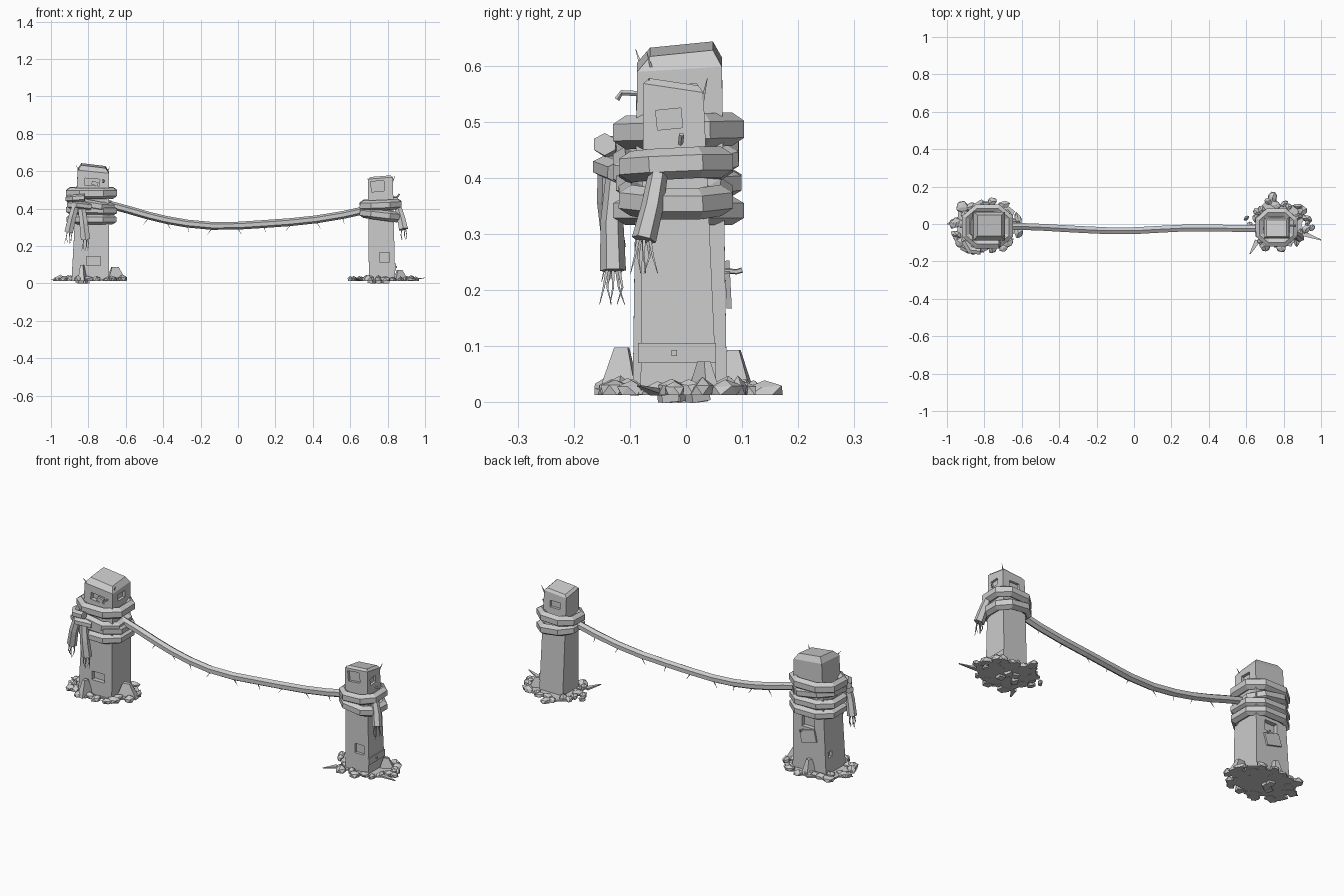
import bpy, bmesh, math, random
from mathutils import Vector, Matrix

random.seed(4)
if "Cube" in bpy.data.objects:
    bpy.data.objects.remove(bpy.data.objects["Cube"])

stone = bpy.data.materials.new("plain grey")
stone.use_nodes = True
GREY = (0.6, 0.6, 0.6, 1)
stone.diffuse_color = GREY
stone.node_tree.nodes["Principled BSDF"].inputs["Base Color"].default_value = GREY


def finish(name, bm):
    bmesh.ops.recalc_face_normals(bm, faces=bm.faces)
    me = bpy.data.meshes.new(name)
    bm.to_mesh(me)
    bm.free()
    me.materials.append(stone)
    ob = bpy.data.objects.new(name, me)
    bpy.context.collection.objects.link(ob)
    return ob


def skin(name, rings, closed=False):
    """Bridge equal rings of points; cap the ends unless closed."""
    bm = bmesh.new()
    vs = [[bm.verts.new(p) for p in r] for r in rings]
    n = len(vs[0])
    for a, b in zip(vs, vs[1:] + vs[:1] if closed else vs[1:]):
        for i in range(n):
            j = (i + 1) % n
            bm.faces.new((a[i], a[j], b[j], b[i]))
    if not closed:
        bm.faces.new(vs[0])
        bm.faces.new(vs[-1])
    return finish(name, bm)


def sweep(name, path, w, h, sides=6, closed=False, ref=(0, 0, 1), taper=1):
    path = [Vector(p) for p in path]
    n, rings = len(path), []
    for i, p in enumerate(path):
        a = path[i - 1] if i or closed else p
        b = path[(i + 1) % n] if i < n - 1 or closed else p
        t = (b - a).normalized()
        side = t.cross(Vector(ref)).normalized()
        up = side.cross(t)
        k = 1 + (taper - 1) * i / (n - 1)
        angs = [math.tau * (s + 0.5) / sides for s in range(sides)]
        rings.append([p + k * (side * w * math.cos(q) + up * h * math.sin(q)) for q in angs])
    return skin(name, rings, closed)


def spike(name, p, q, r=0.004):
    ref = (1, 0, 0) if abs(q[2] - p[2]) > abs(q[0] - p[0]) else (0, 0, 1)
    return sweep(name, [p, q], r, r, 4, ref=ref, taper=0.15)


def box(name, center, size, rot=(0, 0, 0)):
    bm = bmesh.new()
    m = Matrix.LocRotScale(Vector(center), None, None)
    for axis, a in zip("XYZ", rot):
        m = m @ Matrix.Rotation(a, 4, axis)
    bmesh.ops.create_cube(bm, size=1, matrix=m @ Matrix.Diagonal((*size, 1)))
    return finish(name, bm)


def cut(ob, center, size, rot=(0, 0, 0)):
    """Carve a shallow window out of a post."""
    cutter = box("window_cutter", center, size, rot)
    cutter.hide_render = True
    mod = ob.modifiers.new("window", "BOOLEAN")
    mod.object = cutter
    mod.solver = "EXACT"
    bpy.context.view_layer.objects.active = ob
    bpy.ops.object.modifier_apply(modifier=mod.name)
    bpy.data.objects.remove(cutter)


def post(name, levels):
    """Levels are x0, x1, y0, y1, z and the x and y slopes of that level."""
    rings = []
    for x0, x1, y0, y1, z, sx, sy in levels:
        cx, cy = (x0 + x1) / 2, (y0 + y1) / 2
        rings.append([(x, y, z + sx * (x - cx) + sy * (y - cy))
                      for x, y in ((x0, y0), (x1, y0), (x1, y1), (x0, y1))])
    return skin(name, rings)


def wrap(name, cx, cy, z, rx, ry, h, tilt=(0, 0)):
    """One turn of rope: an eight-cornered loop round a post."""
    c = 0.5
    corners = [(1, c), (c, 1), (-c, 1), (-1, c), (-1, -c), (-c, -1), (c, -1), (1, -c)]
    sweep(name, [(cx + rx * x, cy + ry * y, z + tilt[0] * x + tilt[1] * y)
                 for x, y in corners], 0.026, h, closed=True)


def tail(name, path, w, fibres=5):
    """A hanging rope end with a frayed tip."""
    sweep(name, path, w, w * 0.8, 6, ref=(0, 1, 0), taper=1.25)
    end = Vector(path[-1])
    for i in range(fibres):
        a = math.tau * i / fibres
        p = end + Vector((math.cos(a), math.sin(a), 0)) * w * 0.5
        mid = p + Vector((math.cos(a) * 0.006, math.sin(a) * 0.006, -0.03))
        tip = mid + Vector((random.uniform(-.012, .012), random.uniform(-.012, .012), -0.03))
        sweep(name + "_fibre", [p, mid, tip], 0.004, 0.004, 4, ref=(0, 1, 0), taper=0.2)


def rock(name, x, y, r, h):
    """A squashed, jagged, flat-bottomed lump."""
    bm = bmesh.new()
    bmesh.ops.create_icosphere(bm, subdivisions=1, radius=1)
    turn = Matrix.Rotation(random.uniform(0, 6), 3, "Z")
    stretch = random.uniform(0.6, 1)
    for v in bm.verts:
        c = v.co * random.uniform(0.75, 1.15)
        c = turn @ Vector((c.x * r, c.y * r * stretch, c.z * h))
        v.co = (x + c.x, y + c.y, max(0.02 + c.z, 0.013))
    bmesh.ops.remove_doubles(bm, verts=bm.verts, dist=0.0005)
    bmesh.ops.dissolve_limit(bm, angle_limit=0.15, verts=bm.verts, edges=bm.edges)
    finish(name, bm)


def rubble(name, cx, cy, rx, ry, count):
    base = []
    for i in range(22):
        a, k = math.tau * i / 22, random.uniform(0.68, 0.98)
        base.append((cx + rx * k * math.cos(a), cy + ry * k * math.sin(a)))
    skin(name + "_bed", [[(x, y, z) for x, y in base] for z in (0.014, 0.022)])
    for i in range(count):
        a = math.tau * i / count + random.uniform(-0.12, 0.12)
        k = random.uniform(0.68, 0.95)
        rock(name + "_stone", cx + rx * k * math.cos(a), cy + ry * k * math.sin(a),
             random.uniform(0.018, 0.036), random.uniform(0.016, 0.028))
    for i in range(4):
        box(name + "_underside", (cx + random.uniform(-.06, .06), random.uniform(-.05, .03), 0.012),
            (0.035, 0.03, 0.02), (0.12, 0.1, i))


def shard(name, foot, out, height, width):
    """A leaning three-sided splinter of stone at the foot of a post."""
    f, o = Vector(foot), Vector(out)
    s = o.cross(Vector((0, 0, 1))).normalized() * width
    top = f + o * 0.25 + Vector((0, 0, height))
    skin(name, [[f - s, f + s, f + o + s * 0.7, f + o - s * 0.7],
                [top - s * 0.4, top + s * 0.4, top + o * 0.35 + s * 0.3, top + o * 0.35 - s * 0.3]])


# Posts with bevelled, sloping tops
tall = post("tall_post", [(-.89, -.69, -.095, .073, .015, 0, 0),
                          (-.857, -.69, -.087, .064, .602, -.1, .06),
                          (-.838, -.708, -.064, .048, .63, -.12, .1)])
short = post("short_post", [(.70, .84, -.081, .055, .015, 0, 0),
                            (.695, .828, -.076, .031, .555, .08, -.15),
                            (.708, .816, -.066, .022, .567, .08, -.15)])

# Windows carved into the posts
cut(tall, (-.78, -.09, .542), (.08, .05, .036), (0, .08, 0))
cut(tall, (-.772, -.095, .12), (.075, .05, .046))
cut(tall, (-.69, -.01, .55), (.03, .06, .035))
cut(tall, (-.78, .07, .28), (.075, .05, .055))
cut(tall, (-.885, .03, .12), (.03, .03, .03))
cut(short, (.747, -.077, .52), (.07, .03, .055), (0, -.1, 0))
cut(short, (.783, -.08, .14), (.055, .03, .05))
cut(short, (.83, -.03, .505), (.025, .045, .035), (.1, 0, 0))
cut(short, (.76, .04, .49), (.06, .04, .035))

# Loose plates, bolts and bent nails
box("window_slat", (-.765, -.083, .535), (.035, .012, .02), (0, .3, 0))
box("loose_plate", (-.785, .075, .21), (.09, .009, .065), (.05, .25, 0))
box("foot_band", (.839, -.016, .088), (.009, .139, .035))
box("foot_bolt", (.845, -.021, .088), (.008, .01, .01))
for n, path in (("front_nail", [(-.72, -.08, .55), (-.72, -.115, .552), (-.72, -.123, .54)]),
                ("back_nail", [(-.75, .06, .235), (-.75, .09, .233), (-.75, .1, .236)]),
                ("side_nail", [(.82, -.01, .462), (.85, -.01, .462), (.863, -.008, .478)])):
    sweep(n, path, .005, .005, 5, ref=(0, .2, 1))
for p, q in (((-.845, -.08, .6), (-.865, -.09, .63)), ((-.7, -.06, .59), (-.685, -.07, .625)),
             ((.825, .03, .54), (.84, .038, .578)), ((.81, -.065, .55), (.822, -.066, .578)),
             ((.7, -.06, .54), (.692, -.065, .565))):
    spike("top_splinter", p, q)

# Rope turns round each post
wrap("tall_wrap_top", -.783, -.013, .484, .115, .095, .03, (0, .003))
wrap("tall_wrap_middle", -.787, -.018, .432, .106, .09, .026, (-.02, .012))
wrap("tall_wrap_lower", -.783, -.013, .392, .115, .09, .026, (-.003, 0))
wrap("tall_wrap_bottom", -.783, -.013, .342, .112, .095, .026)
wrap("short_wrap_top", .762, -.018, .422, .09, .08, .028, (.004, .004))
wrap("short_wrap_bottom", .762, -.018, .366, .09, .08, .028, (-.012, 0))

# Sagging rope between the posts
line = [(-.69, -.012, .422), (-.58, -.014, .392), (-.48, -.018, .363), (-.38, -.024, .339),
        (-.27, -.03, .32), (-.14, -.036, .308), (0, -.036, .309), (.14, -.028, .318),
        (.28, -.021, .328), (.42, -.021, .343), (.56, -.024, .366), (.69, -.025, .395)]
sweep("sagging_rope", line, .021, .021, 6)
for i, (x, y, z) in enumerate(line[2:-1]):
    spike("rope_fibre", (x, y, z - .015), (x + (-.025, .02, .008)[i % 3], y + .004, z - .048), .003)

# Knot and frayed tails
sweep("knot_upper", [(-.905, -.09, .452), (-.875, -.14, .455), (-.82, -.145, .46)], .022, .02)
sweep("knot_lower", [(-.9, -.11, .42), (-.86, -.145, .42), (-.79, -.12, .41)], .024, .02)
tail("outer_tail", [(-.865, -.14, .43), (-.885, -.14, .36), (-.905, -.128, .275)], .021)
tail("inner_tail", [(-.835, -.125, .4), (-.825, -.132, .32), (-.815, -.13, .235)], .023)
tail("short_tail", [(.855, -.05, .405), (.872, -.06, .35), (.885, -.075, .29)], .022)

# Broken stone round the feet
rubble("tall_rubble", -.79, -.01, .19, .15, 24)
rubble("short_rubble", .775, 0, .165, .145, 22)
for x, y, r in ((-.97, .0, .028), (-.62, .03, .035), (-.92, .09, .04), (-.93, -.1, .035),
                (.74, .14, .035), (.95, -.02, .025), (.9, .07, .035), (.6, .03, .02)):
    rock("scattered_stone", x, y, r, .02)
for foot, out, h, w in (((-.7, -.02, .013), (.1, .02, 0), .075, .03),
                        ((-.83, -.085, .013), (-.01, -.07, 0), .085, .025),
                        ((-.8, .06, .013), (.01, .06, 0), .08, .03),
                        ((.835, .02, .013), (.07, .03, 0), .06, .02)):
    shard("leaning_shard", foot, out, h, w)
for p, q in (((.9, -.05, .018), (1, -.085, .03)), ((.66, -.09, .018), (.62, -.16, .025)),
             ((-.93, .02, .018), (-1, .0, .02))):
    sweep("flat_splinter", [p, q], .02, .008, 4, taper=.2)
